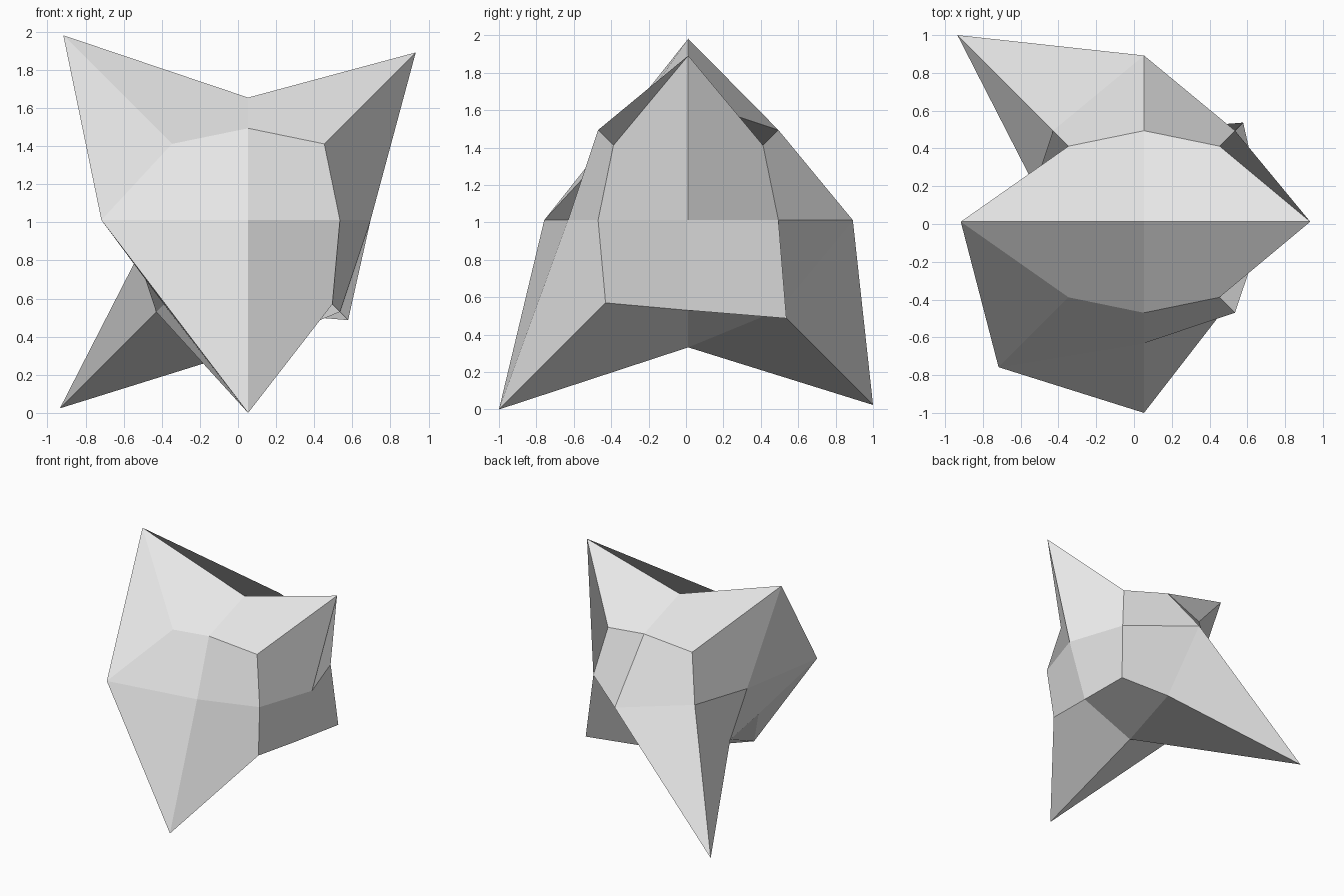
import bpy
from itertools import product
from mathutils import Vector, geometry

# Remove the default cube
old = bpy.data.objects.get("Cube")
if old:
    bpy.data.objects.remove(old, do_unlink=True)

# Plain grey material
mat = bpy.data.materials.new("plain_grey")
mat.use_nodes = True
grey = (0.8, 0.8, 0.8, 1.0)
mat.diffuse_color = grey
mat.node_tree.nodes["Principled BSDF"].inputs["Base Color"].default_value = grey

CENTRE = Vector((0.053, 0.012, 1.012))

# Reach of each lattice direction, by how many axes it uses
# (one: face centre, two: edge middle, three: corner)
REACH = {1: 0.643, 2: 0.482, 3: 0.4}

# Directions pulled out into spikes or bulges
PULLED = {
    (0, -1, -1): 1.012,
    (-1, 1, -1): 0.988,
    (-1, 0, 1): 0.97,
    (1, 0, 1): 0.88,
    (0, 1, 0): 0.88,
    (-1, -1, 0): 0.77,
    (0, 0, -1): 0.68,
    (1, 1, -1): 0.525,
    (1, -1, -1): 0.442,
    (-1, -1, -1): 0.442,
}


def point(d):
    reach = PULLED.get(d, REACH[sum(map(abs, d))])
    return CENTRE + Vector(d) * reach


def without(d, *axes):
    return tuple(0 if i in axes else v for i, v in enumerate(d))


def panel(loop):
    """One quad creased from its first to its third point, cut there if sharp."""
    p, q, r, s = map(point, loop)
    sharp = geometry.normal(p, q, r).dot(geometry.normal(p, r, s)) < 0.05
    return [loop[:3], [loop[0], loop[2], loop[3]]] if sharp else [loop]


# Ball made of a cube with every side split into four quads
dirs = [d for d in product((-1, 0, 1), repeat=3) if any(d)]
index = {d: i for i, d in enumerate(dirs)}
faces = []
for corner in product((-1, 1), repeat=3):
    even = corner[0] * corner[1] * corner[2] > 0
    for a in range(3):
        b, c = (a + 1) % 3, (a + 2) % 3
        if not even:
            b, c = c, b
        loop = [corner, without(corner, b), without(corner, b, c), without(corner, c)]
        # Creases alternate between neighbouring quads
        if even == (a == 0):
            loop = loop[1:] + loop[:1]
        faces += [[index[d] for d in part] for part in panel(loop)]

mesh = bpy.data.meshes.new("spiked_rock")
mesh.from_pydata([point(d) for d in dirs], [], faces)
mesh.materials.append(mat)
mesh.update()
rock = bpy.data.objects.new("spiked_rock", mesh)
bpy.context.collection.objects.link(rock)
